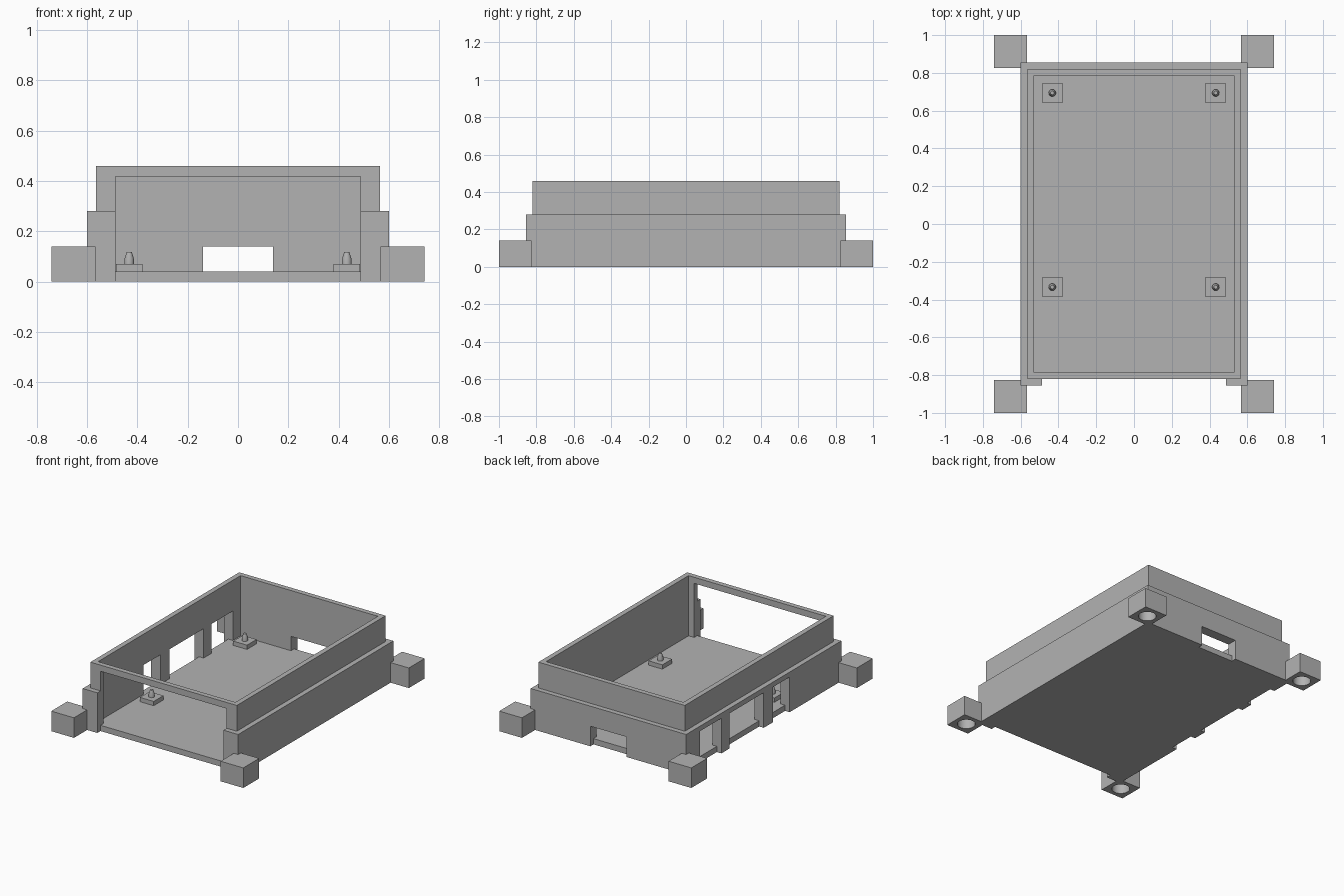
import bpy
import bmesh
from mathutils import Matrix, Vector

cube = bpy.data.objects.get("Cube")
if cube:
    bpy.data.objects.remove(cube, do_unlink=True)

grey = bpy.data.materials.new("plain grey")
grey.use_nodes = True
grey.diffuse_color = (0.45, 0.45, 0.45, 1)
grey.node_tree.nodes["Principled BSDF"].inputs["Base Color"].default_value = grey.diffuse_color


def add_object(name, bm):
    mesh = bpy.data.meshes.new(name)
    bm.to_mesh(mesh)
    bm.free()
    mesh.materials.append(grey)
    obj = bpy.data.objects.new(name, mesh)
    bpy.context.collection.objects.link(obj)
    return obj


def box(name, low, high):
    low, high = Vector(low), Vector(high)
    bm = bmesh.new()
    bmesh.ops.create_cube(bm, size=1, matrix=Matrix.Translation((low + high) / 2)
                          @ Matrix.Diagonal((*(high - low), 1)))
    return add_object(name, bm)


def cone(name, x, y, z0, z1, r0, r1):
    bm = bmesh.new()
    bmesh.ops.create_cone(bm, cap_ends=True, segments=32, radius1=r0, radius2=r1,
                          depth=z1 - z0,
                          matrix=Matrix.Translation((x, y, (z0 + z1) / 2)))
    return add_object(name, bm)


def combine(target, tool, operation):
    mod = target.modifiers.new("combine", "BOOLEAN")
    mod.operation = operation
    mod.solver = "EXACT"
    mod.object = tool
    bpy.context.view_layer.objects.active = target
    bpy.ops.object.modifier_apply(modifier=mod.name)
    bpy.data.objects.remove(tool, do_unlink=True)


def smooth(obj):
    bpy.ops.object.select_all(action="DESELECT")
    obj.select_set(True)
    bpy.context.view_layer.objects.active = obj
    bpy.ops.object.shade_smooth_by_angle()


# Main dimensions: outer skirt, upper wall, cavity
SX, SY, SZ = 0.60, 0.855, 0.28
WX, WY, WZ = 0.565, 0.82, 0.46
CX, CY, FLOOR = 0.53, 0.785, 0.04

# Stepped open tray
tray = box("tray", (-SX, -SY, 0), (SX, SY, SZ))
combine(tray, box("upper_wall", (-WX, -WY, 0.1), (WX, WY, WZ)), "UNION")
combine(tray, box("cavity", (-CX, -CY, FLOOR), (CX, CY, 1)), "DIFFERENCE")


def opening(inner_low, inner_high, outer_low, outer_high):
    # Cut the wall above the floor, then the skirt down to the ground
    combine(tray, box("wall_cutter", inner_low, inner_high), "DIFFERENCE")
    combine(tray, box("skirt_cutter", outer_low, outer_high), "DIFFERENCE")


# Wide front opening
opening((-0.487, -1, FLOOR), (0.487, -0.7, 0.417),
        (-0.487, -1, -0.1), (0.487, -WY, 0.417))
# Small back opening
opening((-0.14, 0.7, FLOOR), (0.14, 1, 0.14),
        (-0.14, WY, -0.1), (0.14, 1, 0.14))
# Three port openings in the right side
for y0, y1 in ((-0.285, -0.1), (0.0, 0.378), (0.467, 0.7)):
    opening((-0.8, y0, FLOOR), (-0.5, y1, 0.245),
            (-0.8, y0, -0.1), (-WX, y1, 0.245))

# Corner feet with round sockets underneath
for side, sx in (("left", 1), ("right", -1)):
    for end, sy in (("back", 1), ("front", -1)):
        x, y, h = sx * 0.6535, sy * 0.9125, 0.0875
        foot = box(f"foot_{end}_{side}", (x - h, y - h, 0), (x + h, y + h, 0.14))
        combine(foot, cone("socket", x, y, -0.1, 0.1, 0.058, 0.058), "DIFFERENCE")
        smooth(foot)

    # Mounting pads with tapered pins
    for end, y in (("back", 0.694), ("front", -0.334)):
        x, h = sx * 0.4325, 0.053
        box(f"pad_{end}_{side}", (x - h, y - h, FLOOR - 0.01), (x + h, y + h, 0.07))
        pin = cone(f"pin_{end}_{side}", x, y, 0.065, 0.09, 0.019, 0.019)
        combine(pin, cone("pin_tip", x, y, 0.09, 0.118, 0.019, 0.01), "UNION")
        smooth(pin)
